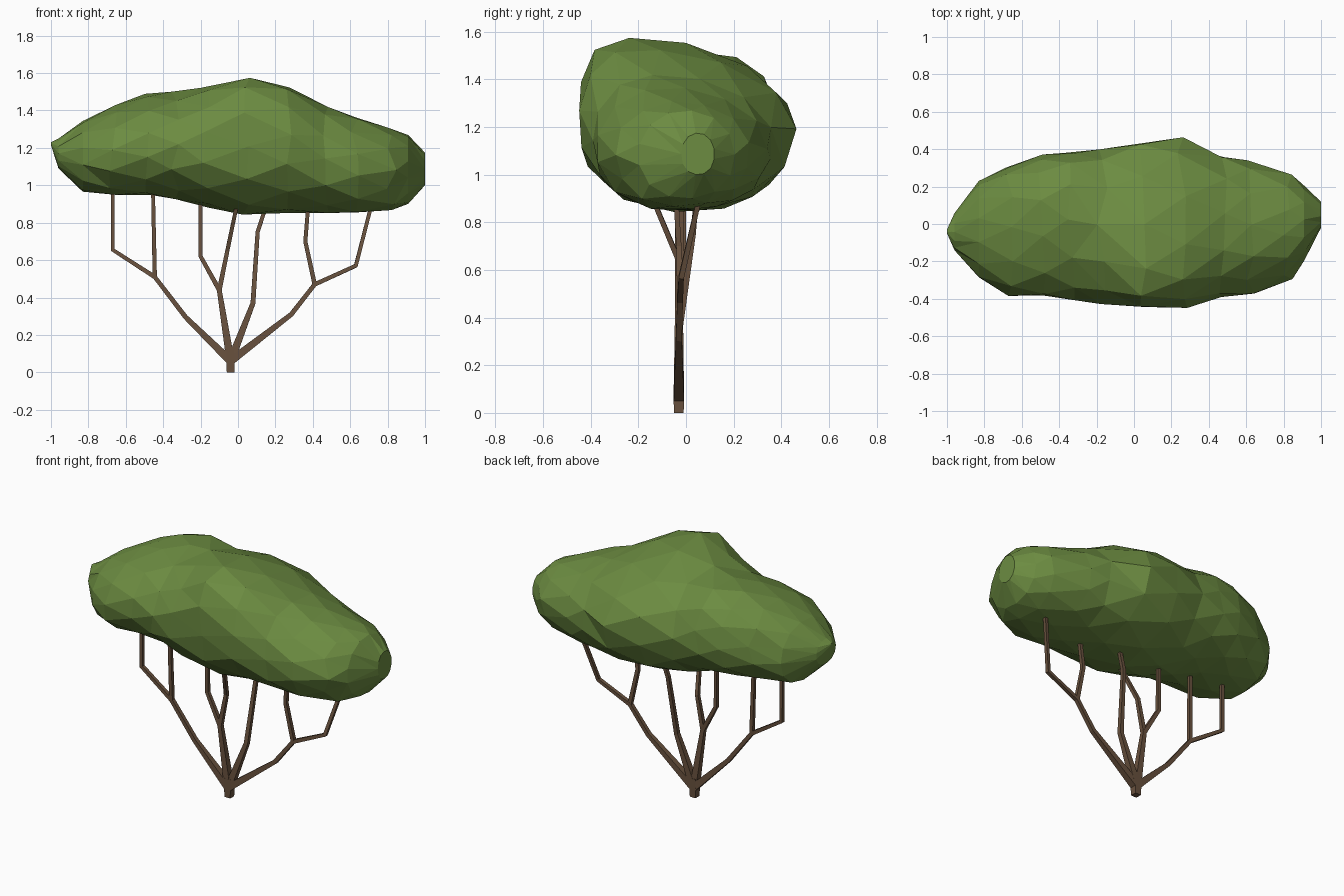
import bpy, bmesh, math, random
from mathutils import Vector

if "Cube" in bpy.data.objects:
    bpy.data.objects.remove(bpy.data.objects["Cube"])

random.seed(11)


def material(name, rgb):
    m = bpy.data.materials.new(name)
    m.diffuse_color = (*rgb, 1)
    m.use_nodes = True
    m.node_tree.nodes["Principled BSDF"].inputs["Base Color"].default_value = m.diffuse_color
    return m


leaf = material("leaf green", (0.15, 0.262, 0.053))
bark = material("bark brown", (0.14, 0.083, 0.048))


def add_object(name, bm, mat):
    bmesh.ops.recalc_face_normals(bm, faces=bm.faces)
    mesh = bpy.data.meshes.new(name)
    bm.to_mesh(mesh)
    bm.free()
    mesh.materials.append(mat)
    ob = bpy.data.objects.new(name, mesh)
    bpy.context.collection.objects.link(ob)


def skin(bm, rings):
    """Join rings of points into a closed faceted surface."""
    loops = [[bm.verts.new(p) for p in r] for r in rings]
    n = len(loops[0])
    for a, b in zip(loops, loops[1:]):
        for i in range(n):
            j = (i + 1) % n
            bm.faces.new((a[i], a[j], b[j], b[i]))
    bm.faces.new(loops[0])
    bm.faces.new(loops[-1])


# Canopy: x, front y, back y, bottom z, top z, y of the crest
stations = [
    (-1.00, -0.05, -0.03, 1.215, 1.23, -0.04),
    (-0.96, -0.14, 0.06, 1.09, 1.25, -0.03),
    (-0.83, -0.29, 0.23, 0.965, 1.345, 0.0),
    (-0.66, -0.39, 0.315, 0.95, 1.435, 0.03),
    (-0.50, -0.395, 0.365, 0.945, 1.485, 0.08),
    (-0.34, -0.405, 0.39, 0.93, 1.505, 0.08),
    (-0.17, -0.43, 0.40, 0.88, 1.53, -0.06),
    (0.04, -0.45, 0.445, 0.835, 1.582, -0.19),
    (0.26, -0.445, 0.46, 0.855, 1.53, -0.16),
    (0.47, -0.395, 0.37, 0.855, 1.42, -0.09),
    (0.62, -0.375, 0.345, 0.85, 1.365, -0.05),
    (0.82, -0.30, 0.265, 0.865, 1.31, -0.02),
    (0.91, -0.20, 0.205, 0.90, 1.27, 0.0),
    (1.0, -0.02, 0.12, 1.0, 1.175, 0.05),
]
SIDES = 13
rings = []
for k, (x, y0, y1, z0, z1, crest) in enumerate(stations):
    cy, hw = (y0 + y1) / 2, (y1 - y0) / 2
    zm = z0 + (z1 - z0) * 0.5
    ring = []
    for i in range(SIDES):
        a = 2 * math.pi * (i + 0.5 * (k % 2)) / SIDES
        c, s = math.cos(a), math.sin(a)
        e = 2.05 if s > 0 else 2.2
        r = (abs(c) ** e + abs(s) ** e) ** (-1 / e)
        y = cy + hw * c * r
        z = zm + s * r * ((z1 - zm) if s > 0 else (zm - z0))
        if s > 0:  # lean the upper half toward the crest
            y += (crest - cy) * s ** 2
        jit = 0.007 if 2 < k < len(stations) - 2 else 0
        ring.append(Vector((x + random.uniform(-4, 4) * jit,
                            y + random.uniform(-1, 1) * jit,
                            z + random.uniform(-1, 1) * jit)))
    rings.append(ring)
bm = bmesh.new()
skin(bm, rings)
bmesh.ops.triangulate(bm, faces=bm.faces[:], quad_method='SHORT_EDGE')
add_object("canopy", bm, leaf)


def branch(bm, path):
    """Square tapered tube through (x, y, z, radius) points."""
    pts = [Vector(p[:3]) for p in path]
    rings = []
    for i, p in enumerate(pts):
        t = Vector((0, 0, 0))
        if i:
            t += (p - pts[i - 1]).normalized()
        if i < len(pts) - 1:
            t += (pts[i + 1] - p).normalized()
        t.normalize()
        side = Vector((0, 1, 0)).cross(t).normalized()
        front = t.cross(side)
        r = path[i][3]
        rings.append([p + side * r * a + front * r * b
                      for a, b in ((1, 1), (-1, 1), (-1, -1), (1, -1))])
    skin(bm, rings)


# Trunk and forked limbs
root = (-0.04, -0.03, 0.06, 0.022)
fork_l = (-0.445, -0.03, 0.51, 0.012)
fork_m = (-0.10, -0.033, 0.44, 0.013)
fork_r = (0.41, -0.025, 0.47, 0.012)
R = 0.011
limbs = {
    "trunk": [(-0.04, -0.03, 0, 0.02), (-0.04, -0.03, 0.05, 0.022), (-0.04, -0.03, 0.12, 0.022)],
    "left_limb": [root, (-0.28, -0.03, 0.295, 0.013), fork_l, (-0.455, -0.04, 1.0, 0.01)],
    "left_twig": [fork_l, (-0.67, -0.01, 0.655, R), (-0.67, -0.01, 1.0, 0.01)],
    "middle_limb": [root, fork_m, (-0.20, -0.02, 0.62, R), (-0.20, -0.02, 0.95, 0.01)],
    "middle_twig": [fork_m, (-0.057, -0.035, 0.65, R), (-0.005, -0.14, 0.90, 0.01)],
    "centre_limb": [root, (0.08, -0.025, 0.37, 0.013), (0.105, 0.03, 0.75, R), (0.16, 0.045, 0.92, 0.01)],
    "right_limb": [root, (0.285, -0.03, 0.31, 0.013), fork_r, (0.63, -0.02, 0.57, R), (0.72, 0.06, 0.92, 0.01)],
    "right_twig": [fork_r, (0.36, -0.03, 0.70, R), (0.38, -0.045, 0.95, 0.01)],
}
for name, path in limbs.items():
    bm = bmesh.new()
    branch(bm, path)
    add_object(name, bm, bark)
